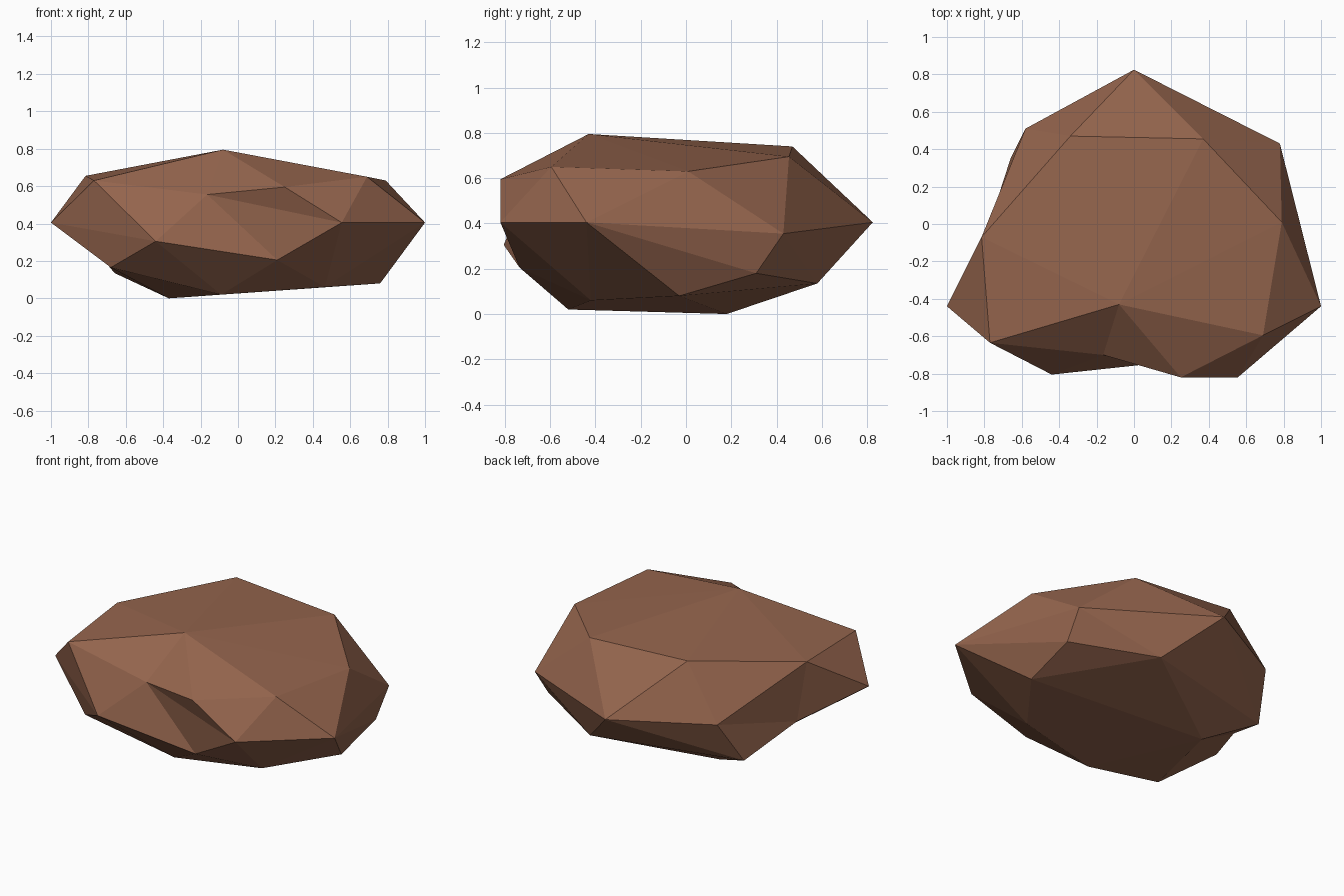
import bpy
import bmesh

default_cube = bpy.data.objects.get("Cube")
if default_cube:
    bpy.data.objects.remove(default_cube, do_unlink=True)

# Corner points of the boulder, in layers from the top down
CROWN = {
    "peak": (-.08, -.43, .795), "crown_right": (-.34, .47, .74), "crown_left": (.37, .455, .695),
    "shoulder_right": (-.815, -.07, .655), "shoulder_left": (.79, .01, .63),
    "brow_right": (-.77, -.635, .63), "brow_left": (.69, -.595, .65), "lip": (.25, -.82, .595),
}
BELT = {
    "side_right": (-1, -.44, .405), "side_left": (1, -.44, .405), "nose": (.555, -.82, .405),
    "back_tip": (0, .825, .405), "back_right": (-.58, .51, .405), "back_left": (.78, .43, .355),
    "jaw_right": (-.44, -.805, .305), "jaw_left": (.21, -.735, .205),
}
BASE = {
    "heel_right": (-.66, .35, .135), "heel_left": (.77, .31, .18), "heel_back": (.28, .58, .135),
    "toe_right": (-.68, -.59, .165), "foot_left": (.76, -.03, .08), "foot_back": (-.37, .18, 0),
    "foot_front": (-.09, -.52, .02), "foot_corner": (.465, -.42, .06),
}

# Hollows: the deepest point and the loop of corners around it
HOLLOWS = [
    ((-.165, -.70, .555), ["peak", "brow_right", "jaw_right", "jaw_left", "nose", "lip"]),
    ((-.78, -.02, .28), ["side_right", "shoulder_right", "back_right",
                         "heel_right", "foot_back", "toe_right"]),
]


def carve_hollow(bm, deepest, loop):
    """Replace the faces inside a loop of corners with a fan to a sunken point."""
    inside = [f for f in bm.faces if all(v in loop for v in f.verts)]
    bmesh.ops.delete(bm, geom=inside, context="FACES")
    centre = bm.verts.new(deepest)
    for a, b in zip(loop, loop[1:] + loop[:1]):
        bm.faces.new((a, b, centre))


# Boulder: convex stone with the hollows carved in
bm = bmesh.new()
corners = {name: bm.verts.new(co) for layer in (CROWN, BELT, BASE) for name, co in layer.items()}
bmesh.ops.convex_hull(bm, input=list(bm.verts))
for deepest, names in HOLLOWS:
    carve_hollow(bm, deepest, [corners[n] for n in names])
loose = [e for e in bm.edges if not e.link_faces]
bmesh.ops.delete(bm, geom=loose, context="EDGES")
bmesh.ops.recalc_face_normals(bm, faces=list(bm.faces))

mesh = bpy.data.meshes.new("boulder")
bm.to_mesh(mesh)
bm.free()
boulder = bpy.data.objects.new("boulder", mesh)
bpy.context.collection.objects.link(boulder)

# Reddish brown stone
stone = bpy.data.materials.new("brown_stone")
stone.use_nodes = True
color = (.3, .13, .075, 1)
stone.diffuse_color = color
stone.node_tree.nodes["Principled BSDF"].inputs["Base Color"].default_value = color
mesh.materials.append(stone)
